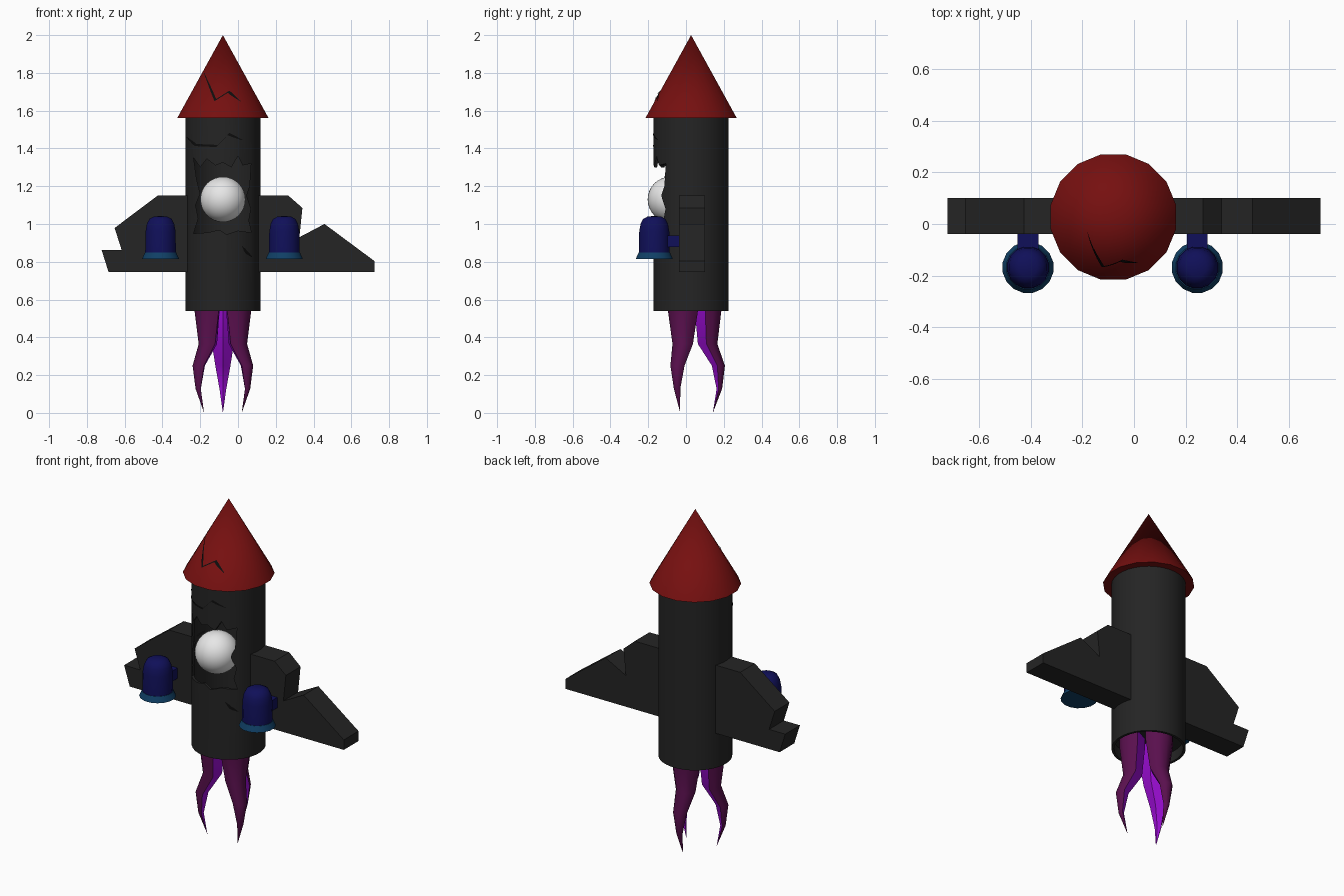
import bpy, bmesh, math
from math import sin, cos, pi, radians, sqrt

if "Cube" in bpy.data.objects:
    bpy.data.objects.remove(bpy.data.objects["Cube"])

CX, CY = -0.08, 0.027      # rocket axis
HULL_R = 0.2


def material(name, rgb):
    m = bpy.data.materials.new(name)
    m.use_nodes = True
    m.diffuse_color = (*rgb, 1)
    m.node_tree.nodes["Principled BSDF"].inputs["Base Color"].default_value = (*rgb, 1)
    return m


RED = material("dark red", (0.18, 0.005, 0.005))
GREY = material("charcoal", (0.018, 0.018, 0.018))
BLACK = material("crack black", (0.004, 0.004, 0.004))
WHITE = material("white", (0.8, 0.8, 0.8))
BLUE = material("navy blue", (0.005, 0.005, 0.1))
TEAL = material("teal blue", (0.005, 0.05, 0.13))
PLUM = material("plum", (0.1, 0.005, 0.075))
VIOLET = material("bright violet", (0.34, 0.004, 0.68))


def make(name, verts, faces, mats, smooth=None, fix=True):
    me = bpy.data.meshes.new(name)
    me.from_pydata(verts, [], faces)
    ob = bpy.data.objects.new(name, me)
    bpy.context.collection.objects.link(ob)
    for m in mats:
        me.materials.append(m)
    if fix:
        bm = bmesh.new()
        bm.from_mesh(me)
        bmesh.ops.remove_doubles(bm, verts=bm.verts, dist=1e-5)
        bmesh.ops.recalc_face_normals(bm, faces=bm.faces)
        bm.to_mesh(me)
        bm.free()
    if smooth:
        shade(ob, smooth)
    return ob


def shade(ob, angle):
    bpy.ops.object.select_all(action='DESELECT')
    ob.select_set(True)
    bpy.context.view_layer.objects.active = ob
    bpy.ops.object.shade_smooth_by_angle(angle=radians(angle))


def lathe(name, profile, sides, x, y, mat, smooth=35):
    """Spin a closed (radius, z) profile round a vertical axis."""
    n = len(profile)
    verts = [(x + r * cos((i + .5) * 2 * pi / sides), y + r * sin((i + .5) * 2 * pi / sides), z)
             for i in range(sides) for r, z in profile]
    faces = []
    for i in range(sides):
        j = (i + 1) % sides
        for k in range(n):
            l = (k + 1) % n
            quad = [(i, k), (j, k), (j, l), (i, l)]
            if profile[k][0] == 0 and profile[l][0] == 0:
                continue
            if profile[k][0] == 0:
                quad.pop(1)
            elif profile[l][0] == 0:
                quad.pop(2)
            faces.append([a * n + b for a, b in quad])
    return make(name, verts, faces, [mat], smooth)


def plate(name, outline, y0, y1, mat):
    """Extrude an (x, z) outline along y."""
    n = len(outline)
    verts = [(x, y, z) for y in (y0, y1) for x, z in outline]
    faces = [list(range(n)), list(range(2 * n - 1, n - 1, -1))]
    faces += [[i, (i + 1) % n, (i + 1) % n + n, i + n] for i in range(n)]
    return make(name, verts, faces, [mat])


# Hull: a hollow tube with a ragged hole in the front
hull = lathe("hull", [(HULL_R, .54), (HULL_R, 1.57), (.186, 1.57), (.186, .54)], 32, CX, CY, GREY)
hole = [(-.235, 1.35), (-.2, 1.3), (-.165, 1.345), (-.12, 1.31), (-.08, 1.325), (-.035, 1.3),
        (.0, 1.36), (.025, 1.31), (.068, 1.32), (.06, 1.2), (.043, 1.15), (.066, 1.08),
        (.055, 1.02), (.07, .955), (.0, .965), (-.06, .945), (-.1, .97), (-.16, .955),
        (-.235, .95), (-.21, 1.03), (-.225, 1.1), (-.2, 1.16), (-.22, 1.24)]
cutter = plate("hole_cutter", hole, -.4, CY, GREY)
cutter.hide_render = True
mod = hull.modifiers.new("hole", 'BOOLEAN')
mod.operation = 'DIFFERENCE'
mod.solver = 'EXACT'
mod.object = cutter
bpy.context.view_layer.objects.active = hull
bpy.ops.object.modifier_apply(modifier=mod.name)
bpy.data.objects.remove(cutter)
shade(hull, 35)
lathe("hull_floor", [(0, .6), (.19, .6), (.19, .61), (0, .61)], 32, CX, CY, GREY)

# Nose cone
lathe("nose_cone", [(0, 1.56), (.247, 1.56), (0, 2.0)], 16, CX, CY, RED, 50)

# White ball showing through the hole
bpy.ops.mesh.primitive_uv_sphere_add(segments=32, ring_count=16, radius=.12, location=(CX, -.083, 1.13))
ball = bpy.context.object
ball.name = "white_ball"
ball.data.materials.append(WHITE)
bpy.ops.object.shade_smooth()

# Broken wings
plate("right_wing", [(-.26, 1.15), (-.426, 1.15), (-.653, .979), (-.616, .862),
                     (-.722, .862), (-.685, .745), (-.26, .745)], -.038, .1, GREY)
plate("left_wing", [(.1, 1.15), (.267, 1.15), (.341, 1.085), (.325, .93), (.458, 1.0),
                    (.722, .804), (.722, .745), (.1, .745)], -.038, .1, GREY)

# Engines with flared skirts and brackets to the wings
for side, x in (("right", -.41), ("left", .245)):
    y = -.168
    lathe(side + "_engine", [(0, .84), (.083, .84), (.081, .96), (.074, 1.0), (.06, 1.027),
                             (.035, 1.04), (0, 1.042)], 16, x, y, BLUE, 50)
    lathe(side + "_engine_skirt", [(0, .815), (.1, .815), (.085, .848), (0, .848)], 16, x, y, TEAL)
    plate(side + "_engine_bracket", [(x - .04, .878), (x + .04, .878), (x + .04, .94), (x - .04, .94)],
          y, -.03, BLUE)

# Flames: rounded plum outside, violet ridge inside; rings are (z, centre, half width, ridge)
rings = [(.6, .075, .085, .02), (.54, .075, .085, .02), (.365, .081, .058, .036),
         (.25, .139, .04, .11), (.127, .146, .018, .135)]
for name, angle in (("back", 90), ("front_right", 210), ("front_left", 330)):
    a = radians(angle)
    verts, faces, n = [], [], 8
    for z, mid, w, ridge in rings:
        section = [(ridge, 0)]
        section += [(mid + w * cos(t), w * sin(t)) for t in (radians(d) for d in range(-90, 91, 30))]
        verts += [(CX + r * cos(a) - t * sin(a), CY + r * sin(a) + t * cos(a), z) for r, t in section]
    verts.append((CX + .115 * cos(a), CY + .115 * sin(a), 0))
    tip = len(verts) - 1
    faces.append(list(range(n)))
    for k in range(len(rings)):
        for i in range(n):
            j = (i + 1) % n
            if k < len(rings) - 1:
                faces.append([k * n + i, k * n + j, k * n + n + j, k * n + n + i])
            else:
                faces.append([k * n + i, k * n + j, tip])
    flame = make(name + "_flame", verts, faces, [PLUM, VIOLET])
    for p in flame.data.polygons[1:]:
        if (p.index - 1) % n in (0, n - 1):
            p.material_index = 1
    shade(flame, 32)


# Cracks: thin tapered strips laid on the hull and cone surfaces
def crack(name, points, radius, width=.014):
    path = []
    for (x0, z0), (x1, z1) in zip(points, points[1:]):
        path += [(x0 + (x1 - x0) * s / 6, z0 + (z1 - z0) * s / 6) for s in range(6)]
    path.append(points[-1])
    verts = []
    for i, (x, z) in enumerate(path):
        half = width / 2 * min(1, .15 + min(i, len(path) - 1 - i) / 5)
        for sx, sz in ((-.6, -.8), (.6, .8)):
            px, pz = x + sx * half, z + sz * half
            r = radius(pz) + .003
            verts.append((px, CY - sqrt(max(r * r - (px - CX) ** 2, 0)), pz))
    faces = [[2 * i, 2 * i + 2, 2 * i + 3, 2 * i + 1] for i in range(len(path) - 1)]
    make(name, verts, faces, [BLACK], fix=False)


def cone_radius(z):
    return .247 * (2.0 - z) / .44


crack("nose_crack", [(-.18, 1.8), (-.12, 1.656), (-.05, 1.7), (.013, 1.65)], cone_radius)
crack("upper_hull_crack", [(-.272, 1.46), (-.225, 1.418), (-.11, 1.413), (-.05, 1.476), (.024, 1.444)],
      lambda z: HULL_R)
crack("lower_hull_crack", [(.02, .885), (.045, .85), (.075, .825)], lambda z: HULL_R)
